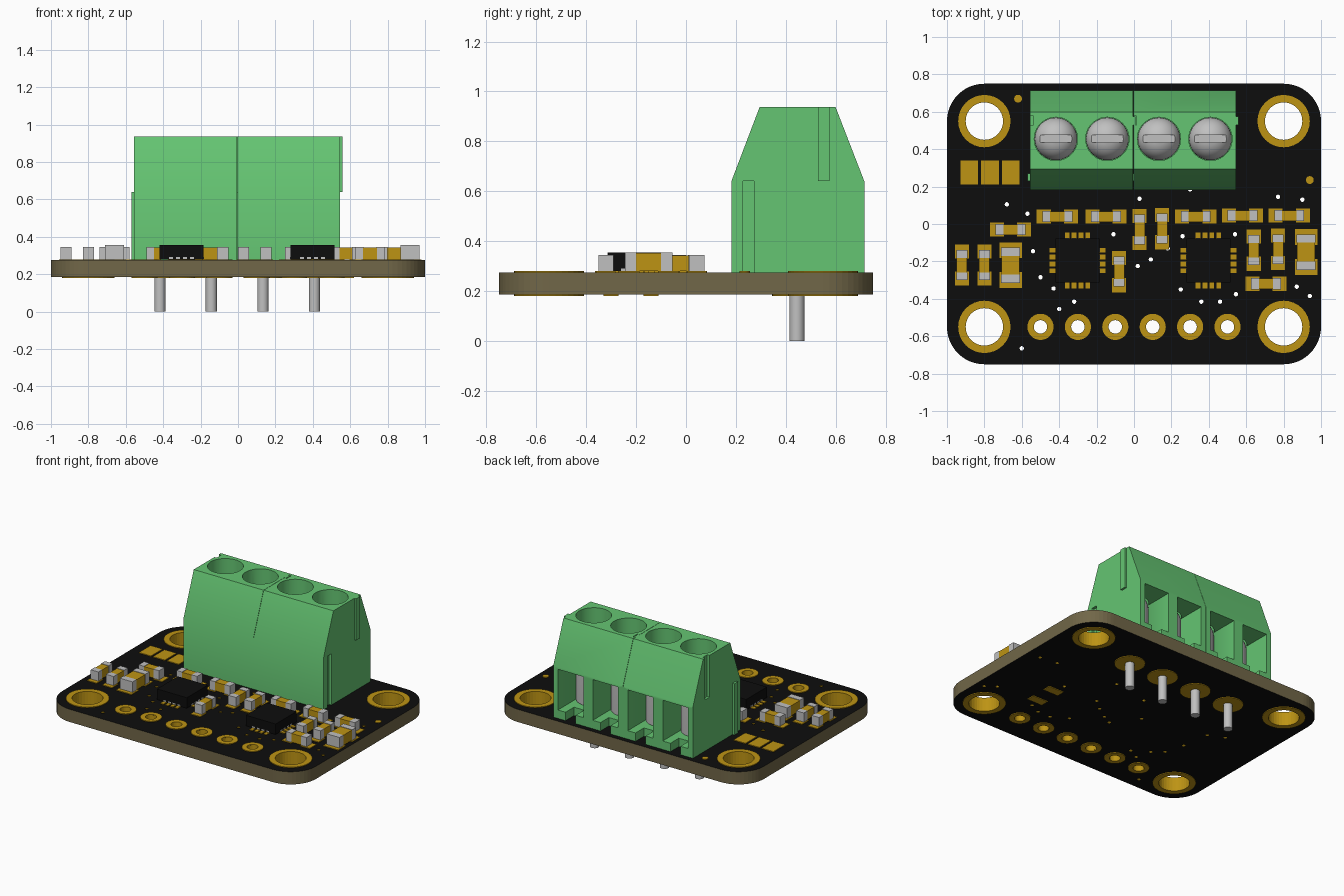
import bpy, bmesh, math
from mathutils import Matrix, Vector

old = bpy.data.objects.get("Cube")
if old:
    bpy.data.objects.remove(old, do_unlink=True)


def material(name, rgb):
    m = bpy.data.materials.new(name)
    m.use_nodes = True
    m.diffuse_color = (*rgb, 1)
    m.node_tree.nodes["Principled BSDF"].inputs["Base Color"].default_value = (*rgb, 1)
    return m


GREEN = material("terminal green", (0.13, 0.56, 0.17))
BLACK = material("board black", (0.004, 0.004, 0.004))
BROWN = material("board edge brown", (0.165, 0.135, 0.065))
GOLD = material("gold plating", (0.51, 0.295, 0.007))
GREY = material("metal grey", (0.53, 0.53, 0.53))

Z0, Z1 = 0.185, 0.275      # board underside and top
PAD = 0.005


def make(name, bm, mats, smooth=False):
    bmesh.ops.recalc_face_normals(bm, faces=bm.faces)
    me = bpy.data.meshes.new(name)
    bm.to_mesh(me)
    bm.free()
    for m in mats:
        me.materials.append(m)
    ob = bpy.data.objects.new(name, me)
    bpy.context.collection.objects.link(ob)
    if smooth:
        smooth_sharp(ob)
    return ob


def smooth_sharp(ob):
    bpy.ops.object.select_all(action='DESELECT')
    ob.select_set(True)
    bpy.context.view_layer.objects.active = ob
    bpy.ops.object.shade_smooth_by_angle(angle=math.radians(35))


def add_box(bm, centre, size, slot=0):
    mat = Matrix.Translation(centre) @ Matrix.Diagonal((*size, 1))
    verts = bmesh.ops.create_cube(bm, size=1, matrix=mat)["verts"]
    for f in {f for v in verts for f in v.link_faces}:
        f.material_index = slot


def box(name, lo, hi, mat):
    lo, hi = Vector(lo), Vector(hi)
    bm = bmesh.new()
    add_box(bm, (lo + hi) / 2, hi - lo)
    return make(name, bm, [mat])


def cylinder(name, x, y, r, z0, z1, mat, n=32):
    bm = bmesh.new()
    bmesh.ops.create_cone(bm, cap_ends=True, segments=n, radius1=r, radius2=r, depth=z1 - z0,
                          matrix=Matrix.Translation((x, y, (z0 + z1) / 2)))
    return make(name, bm, [mat], True)


def circle(x, y, r, n=32):
    return [(x + r * math.cos(math.tau * i / n), y + r * math.sin(math.tau * i / n)) for i in range(n)]


def sheet(name, loops, z0, z1, mats):
    """Flat part filled between closed outlines; inner outlines become holes."""
    cu = bpy.data.curves.new(name, 'CURVE')
    cu.dimensions, cu.fill_mode = '2D', 'BOTH'
    cu.extrude = (z1 - z0) / 2
    for pts in loops:
        sp = cu.splines.new('POLY')
        sp.points.add(len(pts) - 1)
        for p, (x, y) in zip(sp.points, pts):
            p.co = (x, y, 0, 1)
        sp.use_cyclic_u = True
    tmp = bpy.data.objects.new(name + " outline", cu)
    bpy.context.collection.objects.link(tmp)
    bpy.context.view_layer.update()
    me = bpy.data.meshes.new_from_object(tmp.evaluated_get(bpy.context.evaluated_depsgraph_get()))
    bm = bmesh.new()
    bm.from_mesh(me)
    bpy.data.objects.remove(tmp, do_unlink=True)
    bmesh.ops.remove_doubles(bm, verts=bm.verts, dist=1e-5)
    bmesh.ops.translate(bm, verts=bm.verts, vec=(0, 0, (z0 + z1) / 2))
    for f in bm.faces:
        f.material_index = 0
        f.smooth = False
    return make(name, bm, mats)


def cut(ob, cutters):
    bpy.ops.object.select_all(action='DESELECT')
    bpy.context.view_layer.objects.active = ob
    for c in cutters:
        c.hide_render = True
        mod = ob.modifiers.new("cut", 'BOOLEAN')
        mod.operation, mod.solver, mod.object = 'DIFFERENCE', 'EXACT', c
        bpy.ops.object.modifier_apply(modifier=mod.name)
        bpy.data.objects.remove(c, do_unlink=True)


# Circuit board with mounting, header and via holes
mounts = [(x, y) for x in (-0.8, 0.8) for y in (-0.55, 0.55)]
headers = [(-0.5 + 0.2 * i, -0.55) for i in range(6)]
vias = [(-.68, .105), (-.57, .055), (.03, .135), (.3, .185), (.77, .145), (.9, .13),
        (-.11, -.055), (-.54, -.145), (-.5, -.285), (-.43, -.345), (-.32, -.415), (-.4, -.455),
        (-.6, -.665), (.02, -.225), (.09, -.19), (.18, -.13), (.26, -.065), (.54, -.055),
        (.25, -.35), (.36, -.415), (.46, -.415), (.545, -.375), (.87, -.335), (.94, -.385)]
outline = []
for i, (cx, cy) in enumerate([(0.8, 0.55), (-0.8, 0.55), (-0.8, -0.55), (0.8, -0.55)]):
    for k in range(13):
        a = math.pi / 2 * (i + k / 12)
        outline.append((cx + 0.2 * math.cos(a), cy + 0.2 * math.sin(a)))
holes = [circle(x, y, 0.1) for x, y in mounts] + [circle(x, y, 0.036, 24) for x, y in headers]
holes += [circle(x, y, 0.012, 10) for x, y in vias]
board = sheet("circuit_board", [outline] + holes, Z0, Z1, [BLACK, BROWN, GOLD])
for f in board.data.polygons:
    if abs(f.normal.z) < 0.5:
        x, y = abs(f.center.x), abs(f.center.y)
        rim = math.hypot(max(x - 0.8, 0), max(y - 0.55, 0)) > 0.18
        f.material_index = 1 if rim else 2

# Gold rings on both board faces
for side, z in (("top", Z1), ("bottom", Z0 - PAD)):
    for kind, spots, outer, inner in (("mounting", mounts, 0.14, 0.1), ("header", headers, 0.07, 0.036)):
        for i, (x, y) in enumerate(spots):
            sheet(f"{kind}_ring_{side}_{i + 1}", [circle(x, y, outer), circle(x, y, inner)], z, z + PAD, [GOLD])

# Bare pads, alignment dots and underside pads
for i in range(3):
    x = -0.88 + 0.11 * i
    box(f"jumper_pad_{i + 1}", (x - .047, .21, Z1), (x + .047, .34, Z1 + PAD), GOLD)
for i, (x, y) in enumerate([(-0.62, 0.67), (0.94, 0.235)]):
    cylinder(f"alignment_dot_{i + 1}", x, y, 0.021, Z1, Z1 + PAD, GOLD, 20)
for i, y in enumerate((-0.3, -0.14)):
    box(f"underside_pad_{i + 1}", (.5, y - .03, Z0 - PAD), (.62, y + .03, Z0), GOLD)


# Small two-ended surface-mount parts
def chip(name, x, y, upright, big=False):
    length, width, height = (0.19, 0.1, 0.08) if big else (0.16, 0.06, 0.07)
    cap, pad_l, pad_w = (0.045, 0.085, 0.12) if big else (0.042, 0.075, 0.076)
    reach = 0.122 if big else 0.11
    bm = bmesh.new()

    def part(u, l, w, z0, z1, slot):
        c, s = ((0, u), (w, l)) if upright else ((u, 0), (l, w))
        add_box(bm, (x + c[0], y + c[1], Z1 + (z0 + z1) / 2), (*s, z1 - z0), slot)
    part(0, length - 2 * cap, width - 0.004, PAD, height - 0.003, 0)
    for s in (-1, 1):
        part(s * (length - cap) / 2, cap, width, PAD, height, 1)
        part(s * (reach - pad_l / 2), pad_l, pad_w, 0, PAD, 0)
    make(name, bm, [GOLD, GREY])


flat_spots = [(-.41, .04), (-.15, .04), (.33, .04), (.58, .045), (.83, .045), (-.66, -.03), (.705, -.32)]
upright_spots = [(.03, -.03), (.15, -.025), (-.08, -.255), (-.92, -.22), (-.8, -.22), (.64, -.14), (.77, -.135)]
for i, (x, y) in enumerate(flat_spots):
    chip(f"sideways_chip_{i + 1}", x, y, False)
for i, (x, y) in enumerate(upright_spots):
    chip(f"upright_chip_{i + 1}", x, y, True)
for i, (x, y) in enumerate([(-.66, -.22), (.92, -.15)]):
    chip(f"large_chip_{i + 1}", x, y, True, True)

# Square integrated circuits with four contacts per side
for n, cx in enumerate((-0.302, 0.398)):
    cy = -0.195
    bm = bmesh.new()
    add_box(bm, (cx, cy, Z1 + 0.0425), (0.235, 0.235, 0.075), 0)
    for k in range(4):
        t = (k - 1.5) * 0.037
        for s in (-1, 1):
            for dx, dy in ((t, s), (s, t)):
                along_y = dx == t
                off = Vector((t, s * 0.13, 0)) if along_y else Vector((s * 0.13, t, 0))
                size = (0.025, 0.04) if along_y else (0.04, 0.025)
                add_box(bm, Vector((cx, cy, Z1 + PAD / 2)) + off, (*size, PAD), 1)
                lead = off * (0.109 / 0.13)
                lead = Vector((t, lead.y, 0)) if along_y else Vector((lead.x, t, 0))
                lsize = (0.022, 0.02) if along_y else (0.02, 0.022)
                add_box(bm, Vector((cx, cy, Z1 + 0.011)) + lead, (*lsize, 0.01), 2)
    make(f"integrated_circuit_{n + 1}", bm, [BLACK, GOLD, GREY])

# Screw terminal: two interlocking housings, two ways each
profile = [(.182, Z1), (.182, .64), (.295, .937), (.6, .937), (.715, .64), (.715, Z1)]
PITCH, SY = 0.275, 0.455
for n, x0 in enumerate((-0.555, -0.004)):
    x1 = x0 + 0.549
    bm = bmesh.new()
    face = bm.faces.new([bm.verts.new((x0, y, z)) for y, z in profile])
    new = bmesh.ops.extrude_face_region(bm, geom=[face])["geom"]
    bmesh.ops.translate(bm, verts=[v for v in new if isinstance(v, bmesh.types.BMVert)], vec=(x1 - x0, 0, 0))
    housing = make(f"terminal_housing_{n + 1}", bm, [GREEN])
    cutters = [box("groove_cutter", (x0 - .1, .528, .64), (x0 + .018, .577, 1), GREEN),
               box("groove_cutter", (x1 - .018, .228, .2), (x1 + .1, .272, .64), GREEN)]
    ways = [x0 + PITCH * (k + 0.5) for k in range(2)]
    for x in ways:
        cutters += [cylinder("bore_cutter", x, SY, 0.116, 0.34, 1, GREEN, 40),
                    box("window_cutter", (x - .1, .48, .335), (x + .1, .8, .625), GREEN),
                    box("notch_cutter", (x - .04, .62, .2), (x + .04, .8, .4), GREEN)]
    cut(housing, cutters)
    smooth_sharp(housing)
    box(f"upper_rib_{n + 1}", (x1 - .01, .53, .64), (x1 + .014, .575, .937), GREEN)
    box(f"lower_rib_{n + 1}", (x0 - .015, .23, Z1), (x0 + .01, .27, .64), GREEN)

    # Domed slotted screws, solder pins and pin pads
    for k, x in enumerate(ways):
        tag = f"{n + 1}_{k + 1}"
        bm = bmesh.new()
        bmesh.ops.create_uvsphere(bm, u_segments=40, v_segments=20, radius=0.114,
                                  matrix=Matrix.Translation((x, SY, 0.58)))
        low = [v for v in bm.verts if v.co.z < 0.579]
        bmesh.ops.delete(bm, geom=low, context='VERTS')
        rim = [e for e in bm.edges if e.is_boundary]
        new = bmesh.ops.extrude_edge_only(bm, edges=rim)["geom"]
        bmesh.ops.translate(bm, verts=[v for v in new if isinstance(v, bmesh.types.BMVert)], vec=(0, 0, -.24))
        bmesh.ops.holes_fill(bm, edges=[e for e in bm.edges if e.is_boundary])
        screw = make(f"clamp_screw_{tag}", bm, [GREY])
        cut(screw, [box("slot_cutter", (x - .2, SY - .02, .655), (x + .2, SY + .02, .8), GREY)])
        smooth_sharp(screw)
        cylinder(f"solder_pin_{tag}", x, 0.445, 0.03, 0, Z1, GREY, 24)
        cylinder(f"pin_pad_{tag}", x, 0.445, 0.1, Z0 - PAD, Z0, GOLD)
